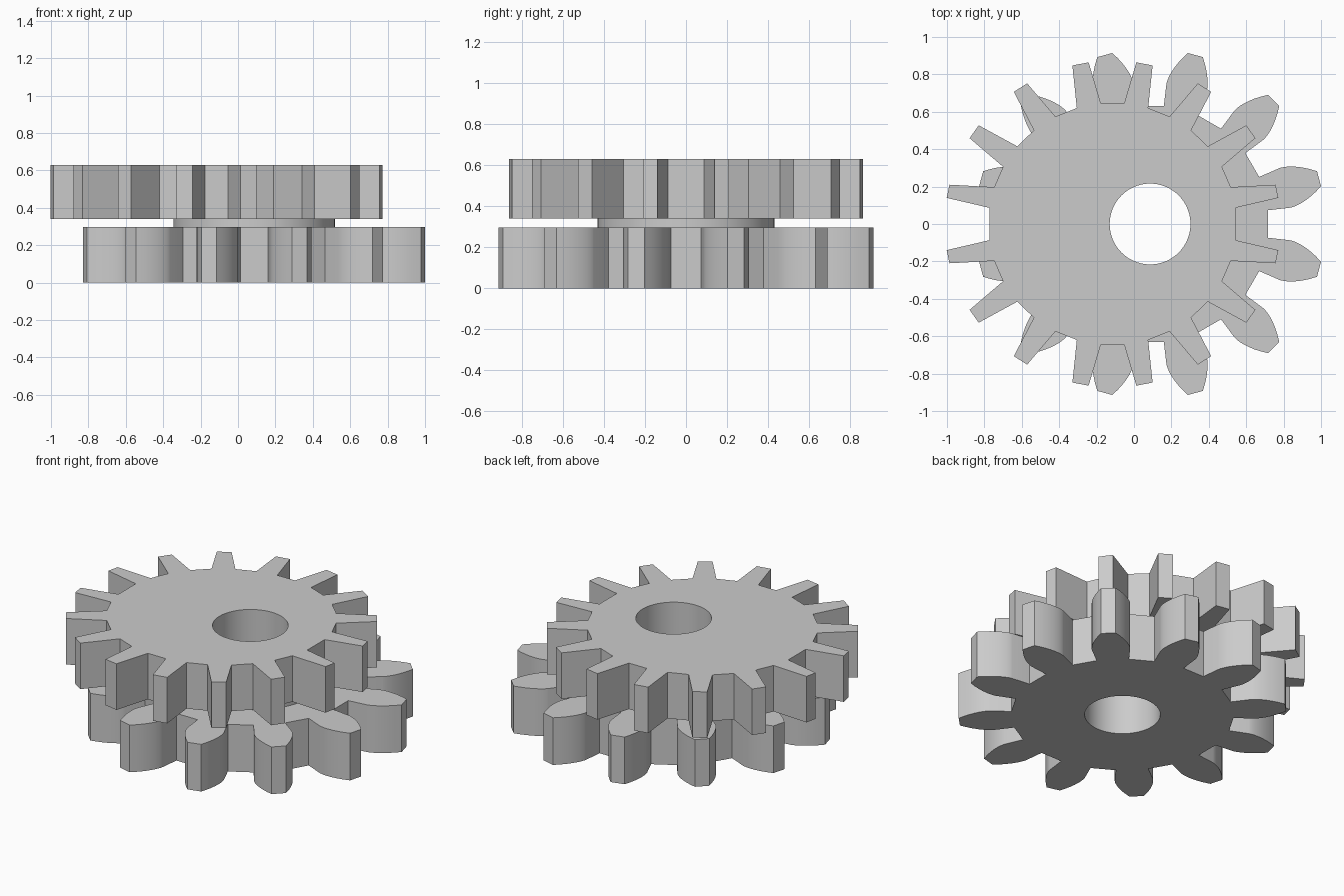
import bpy, bmesh, math
from math import cos, sin, radians, sqrt, atan, pi

if "Cube" in bpy.data.objects:
    bpy.data.objects.remove(bpy.data.objects["Cube"])

BORE_X, BORE_R = 0.086, 0.216

steel = bpy.data.materials.new("grey metal")
steel.diffuse_color = (0.6, 0.6, 0.6, 1)
steel.use_nodes = True
steel.node_tree.nodes["Principled BSDF"].inputs["Base Color"].default_value = steel.diffuse_color


def circle(cx, r, n=72):
    return [(cx + r * cos(2 * pi * i / n), r * sin(2 * pi * i / n)) for i in range(n)]


def bored_plate(name, outline, z0, z1):
    """Flat profile with the shaft bore in it, extruded from z0 to z1."""
    bm = bmesh.new()
    edges = []
    for loop in (outline, circle(BORE_X, BORE_R)):
        vs = [bm.verts.new((x, y, z0)) for x, y in loop]
        edges += [bm.edges.new((vs[i - 1], vs[i])) for i in range(len(vs))]
    bmesh.ops.triangle_fill(bm, use_beauty=True, edges=edges, normal=(0, 0, 1))
    ext = bmesh.ops.extrude_face_region(bm, geom=bm.faces[:])
    top = [g for g in ext["geom"] if isinstance(g, bmesh.types.BMVert)]
    bmesh.ops.translate(bm, verts=top, vec=(0, 0, z1 - z0))
    bmesh.ops.recalc_face_normals(bm, faces=bm.faces[:])
    me = bpy.data.meshes.new(name)
    bm.to_mesh(me)
    bm.free()
    me.materials.append(steel)
    ob = bpy.data.objects.new(name, me)
    bpy.context.collection.objects.link(ob)
    bpy.ops.object.select_all(action='DESELECT')
    ob.select_set(True)
    bpy.context.view_layer.objects.active = ob
    bpy.ops.object.shade_smooth_by_angle(angle=radians(25))
    return ob


def involute_outline(cx, teeth, tip_r):
    """Standard 20 degree involute spur gear."""
    m = 2 * tip_r / (teeth + 2)
    pitch = m * teeth / 2
    base, root = pitch * cos(radians(20)), pitch - 1.25 * m

    def inv(r):
        t = sqrt(max((r / base) ** 2 - 1, 0))
        return t - atan(t)

    half0 = pi / (2 * teeth) + inv(pitch)
    flank = [(root, half0)]
    for i in range(9):
        r = base + (tip_r - base) * (i / 8) ** 1.5
        flank.append((r, half0 - inv(r)))
    pts = []
    for k in range(teeth):
        a = (k + 0.5) * 2 * pi / teeth
        side = [(r, a - h) for r, h in flank] + [(r, a + h) for r, h in reversed(flank)]
        pts += [(cx + r * cos(t), r * sin(t)) for r, t in side]
    return pts


def oval_outline(cx):
    """Elliptical gear with straight tapered teeth, mirrored from one quadrant."""
    def on_oval(a, b, deg):
        t = radians(deg)
        r = a * b / sqrt((b * cos(t)) ** 2 + (a * sin(t)) ** 2)
        return r * cos(t), r * sin(t)

    # root angle, root half width, tip angle, tip half width (degrees)
    teeth = [(12.4, 4.9, 11.25, 2.3), (33.4, 5.8, 33.7, 2.7),
             (56.0, 6.0, 56.0, 2.75), (78.7, 5.8, 78.7, 2.9)]
    q = []
    for ra, rh, ta, th in teeth:
        q += [on_oval(0.664, 0.647, ra - rh), on_oval(0.898, 0.873, ta - th),
              on_oval(0.898, 0.873, ta + th), on_oval(0.664, 0.647, ra + rh)]
    half = q + [(-x, y) for x, y in reversed(q)]
    full = half + [(x, -y) for x, y in reversed(half)]
    return [(cx + x, y) for x, y in full]


# lower round gear, spacer hub and upper oval gear share one bore
bored_plate("lower_gear", involute_outline(BORE_X, 12, 0.936), 0.0, 0.297)
bored_plate("spacer_hub", circle(BORE_X, 0.432), 0.297, 0.34)
bored_plate("upper_oval_gear", oval_outline(-0.115), 0.34, 0.63)
